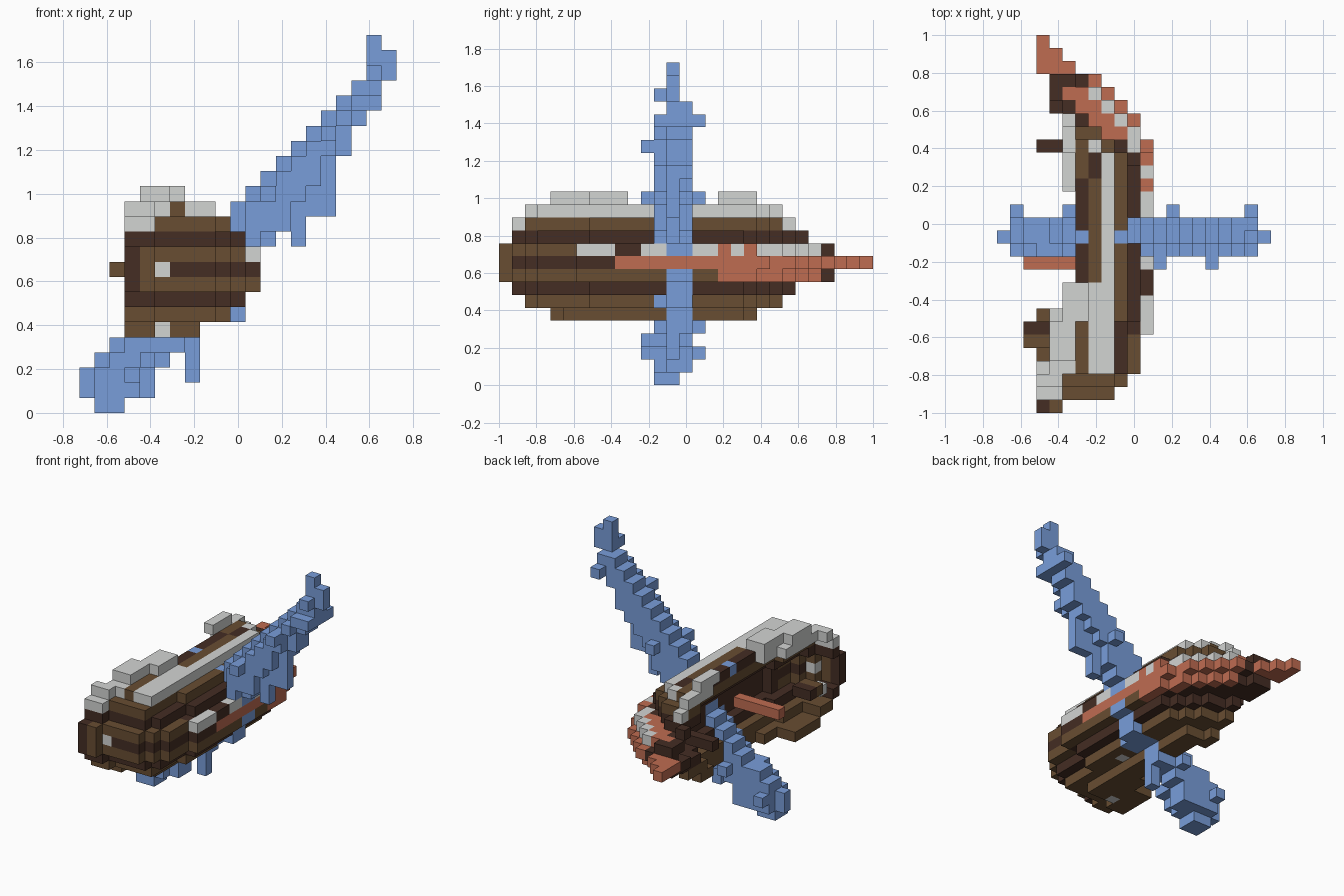
import bpy
import bmesh
from mathutils import Vector

if "Cube" in bpy.data.objects:
    bpy.data.objects.remove(bpy.data.objects["Cube"])

UNIT = 2 / 29                       # edge of one block
ORIGIN = Vector((-10.5, -14.5, 0))  # corner of block (0, 0, 0)


def material(name, rgb):
    mat = bpy.data.materials.new(name)
    mat.use_nodes = True
    mat.diffuse_color = (*rgb, 1)
    mat.node_tree.nodes["Principled BSDF"].inputs["Base Color"].default_value = (*rgb, 1)
    return mat


MATS = {
    "brown": material("bark_brown", (.138, .075, .032)),
    "dark": material("dark_brown", (.058, .026, .017)),
    "grey": material("pale_grey", (.65, .66, .65)),
    "red": material("clay_red", (.52, .15, .083)),
    "blue": material("soft_blue", (.19, .34, .70)),
}
cells = {}  # block position -> (part name, colour)


def fill(part, colour, xs, ys, zs):
    for i in range(xs[0], xs[1] + 1):
        for j in range(ys[0], ys[1] + 1):
            for k in range(zs[0], zs[1] + 1):
                cells[i, j, k] = (part, colour)


# Shell outline: front end, back end and inset of each level
ROWS = {5: (4, 19, 4), 6: (2, 21, 2), 7: (1, 22, 1), 8: (0, 25, 0), 9: (0, 28, 0),
        10: (0, 25, 0), 11: (1, 23, 1), 12: (1, 22, 2), 13: (2, 21, 3)}
FRONT_CAP = (4, 8, 9, 10, 10, 10)
BACK_CAP = (5, 7, 8, 9, 10, 10)
UPPER_CAP = (4, 6, 7, 8, 9, 10)
TAIL_CAP = (3, 4, 5, 7, 8, 9, 10, 10)


def outer(j, k):
    """Outermost block of the shell, or -1 outside it."""
    if k not in ROWS or not ROWS[k][0] <= j <= ROWS[k][1]:
        return -1
    start, end, inset = ROWS[k]
    limit = 11 - inset
    if j < 7 and inset in (1, 2):
        limit -= 1
    back = {9: TAIL_CAP, 11: UPPER_CAP}.get(k, BACK_CAP)
    for cap, d in ((FRONT_CAP, j - start), (back, end - j)):
        if d < len(cap):
            limit = min(limit, cap[d])
    return limit


def mouth(j):
    """Edge of the open side."""
    for last, edge in ((7, 3), (9, 5), (17, 6), (22, 5), (25, 4)):
        if j <= last:
            return edge
    return 3


def shell_colour(i, j, k):
    skin = i == outer(j, k)
    if k == 9 and (j >= 26 or (skin and j >= 9)):
        return "red"
    if k == 8 and skin and 17 <= j <= 24:
        return "red"
    if j == 25 or (j >= 23 and i == 4):
        return "dark"
    if k == 10 and skin and j >= 6:
        if j in (9, 10):
            return "dark"
        return "red" if j in (17, 19) else "grey"
    if k == 10 and j >= 21 and i >= outer(j, k) - 2:
        return "red"
    if k == 13:
        if j <= 9:
            return "brown" if i == 6 and 3 <= j < 7 else "grey"
        if j >= 18:
            return "grey" if skin or i == 5 else "brown" if i == 6 else "dark"
        return {6: "dark", 7: "brown"}.get(i, "grey")
    if (k == 12 and (j >= 22 or (j <= 2 and i <= 4))) or (k == 11 and j >= 23):
        return "grey"
    if j < 2 and i <= 4 and 8 <= k <= 10:
        return "dark" if i == 3 else "brown"
    if j >= 5 and not skin and 7 <= k <= 11:
        return "dark"
    return "dark" if k in (7, 9, 11) else "brown"


# Thick striped shell with a shallow hollow on the open side
for k, (start, end, inset) in ROWS.items():
    for j in range(start, end + 1):
        for i in range(mouth(j), outer(j, k) + 1):
            inside = (i <= outer(j, k) - 4
                      and min(outer(j - 1, k), outer(j + 1, k)) >= i
                      and min(outer(j, k - 1), outer(j, k + 1)) >= i)
            if k == 13 and i == 3 and 3 <= j:
                continue
            if not inside:
                colour = shell_colour(i, j, k)
                cells[i, j, k] = ("clay_band" if colour == "red" else "shell", colour)

# Crust on the rim, and small bumps
fill("rim_crust", "grey", (5, 5), (4, 9), (14, 14))
fill("rim_crust", "grey", (4, 4), (4, 6), (14, 14))
fill("rim_crust", "grey", (6, 6), (7, 9), (14, 14))
fill("rim_crust", "grey", (5, 5), (17, 19), (14, 14))
for spot in ((5, 1, 9), (3, 3, 8), (5, 5, 5), (8, 10, 6)):
    fill("shell", "grey", *((n, n) for n in spot))
fill("shell", "brown", (2, 3), (5, 5), (9, 9))
fill("shell", "dark", (2, 3), (6, 6), (9, 9))
fill("shell", "dark", (3, 5), (20, 20), (9, 9))

# Slanting bolt through the shell: span of each level
SPANS = ((1, 2), (0, 4), (0, 4), (1, 5), (2, 7), (4, 7), (5, 10), (6, 10), (7, 11),
         (8, 11), (9, 11), (10, 12), (10, 14), (10, 16), (11, 16), (12, 16), (13, 16),
         (14, 17), (15, 17), (16, 18), (17, 19), (18, 19), (19, 20), (19, 20), (19, 19))
for k, (low, high) in enumerate(SPANS):
    for i in range(low, high + 1):
        if k > 21 or i == 0 or (k >= 12 and i - low >= 4):
            ys = (13, 13)
        elif k == 0:
            ys = (12, 13)
        elif k == 21 or i in (low, high):
            ys = (13, 14)
        else:
            ys = (12, 14)
        if k == 9 and i == high:
            continue
        fill("bolt", "blue", (i, i), ys, (k, k))
# Spurs on the bolt
for spur in ((7, 13, 2), (7, 13, 3), (14, 13, 11), (1, 15, 2), (5, 15, 4), (3, 11, 2),
             (4, 11, 3), (12, 11, 14), (13, 15, 14), (16, 11, 18), (19, 15, 20),
             (19, 12, 22), (19, 12, 20), (19, 14, 20), (9, 13, 12), (6, 13, 13)):
    fill("bolt", "blue", *((n, n) for n in spur))

# Peg inside the mouth
fill("peg", "red", (2, 6), (11, 11), (9, 9))


def build(part):
    """Make one object from the exposed block sides of a part."""
    bm = bmesh.new()
    colours = list(MATS)
    for cell, (name, colour) in cells.items():
        if name != part:
            continue
        centre = Vector(cell) + Vector((.5, .5, .5)) + ORIGIN
        for axis in range(3):
            for sign in (-1, 1):
                n = Vector((0, 0, 0))
                n[axis] = sign
                if tuple(int(a + b) for a, b in zip(cell, n)) in cells:
                    continue
                u = Vector((0, 0, 0))
                u[(axis + 1) % 3] = 1
                v = n.cross(u)
                corners = [(centre + (n + u * a + v * b) / 2) * UNIT
                           for a, b in ((-1, -1), (1, -1), (1, 1), (-1, 1))]
                face = bm.faces.new([bm.verts.new(c) for c in corners])
                face.material_index = colours.index(colour)
    bmesh.ops.remove_doubles(bm, verts=bm.verts, dist=UNIT / 100)
    mesh = bpy.data.meshes.new(part)
    bm.to_mesh(mesh)
    bm.free()
    for mat in MATS.values():
        mesh.materials.append(mat)
    bpy.context.collection.objects.link(bpy.data.objects.new(part, mesh))


for part in sorted({name for name, colour in cells.values()}):
    build(part)
